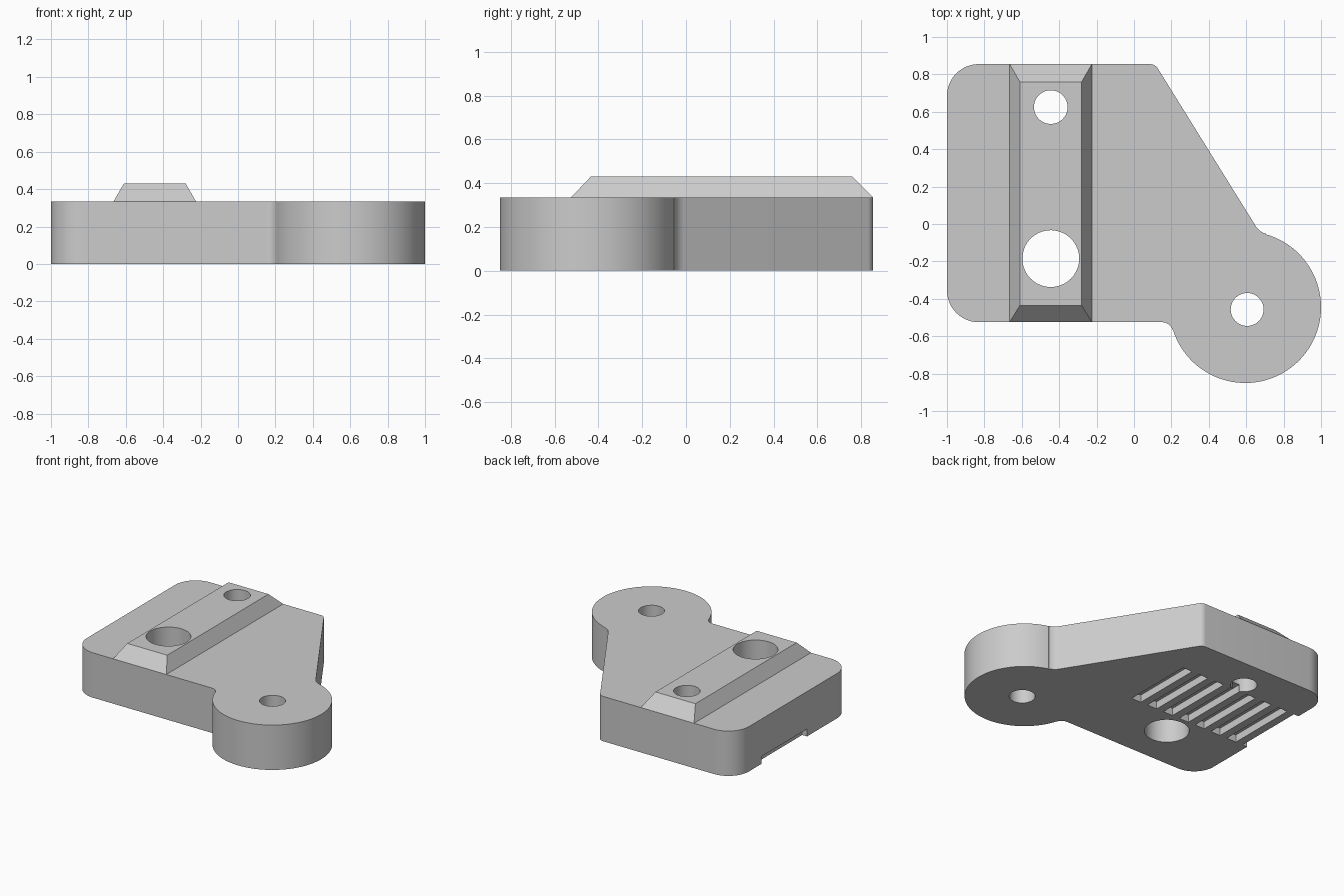
import bpy, bmesh
from math import sin, cos, radians
from mathutils import Vector

cube = bpy.data.objects.get("Cube")
if cube:
    bpy.data.objects.remove(cube)

THICK, RIDGE_TOP = 0.335, 0.43
LEFT, FRONT, BACK = -1.0, -0.525, 0.855

grey = bpy.data.materials.new("plain grey")
grey.use_nodes = True
colour = (0.6, 0.6, 0.6, 1)
grey.diffuse_color = colour
grey.node_tree.nodes["Principled BSDF"].inputs["Base Color"].default_value = colour


def loft(name, lower, upper, z0, z1):
    """Closed solid between two matching outlines."""
    bm = bmesh.new()
    a = [bm.verts.new((x, y, z0)) for x, y in lower]
    b = [bm.verts.new((x, y, z1)) for x, y in upper]
    n = len(a)
    bm.faces.new(a[::-1])
    bm.faces.new(b)
    for i in range(n):
        j = (i + 1) % n
        bm.faces.new((a[i], a[j], b[j], b[i]))
    mesh = bpy.data.meshes.new(name)
    bm.to_mesh(mesh)
    bm.free()
    mesh.materials.append(grey)
    ob = bpy.data.objects.new(name, mesh)
    bpy.context.collection.objects.link(ob)
    return ob


def arc(cx, cy, r, start, end, steps):
    angles = [radians(start + (end - start) * i / steps) for i in range(steps + 1)]
    return [(cx + r * cos(t), cy + r * sin(t)) for t in angles]


def rect(x0, x1, y0, y1):
    return [(x0, y0), (x1, y0), (x1, y1), (x0, y1)]


def cut(ob, cutter):
    mod = ob.modifiers.new("cut", 'BOOLEAN')
    mod.operation, mod.solver, mod.object = 'DIFFERENCE', 'EXACT', cutter
    bpy.context.view_layer.objects.active = ob
    bpy.ops.object.modifier_apply(modifier=mod.name)


# Plate outline with a round lug, anticlockwise from the front left corner
R = 0.17
outline = arc(LEFT + R, FRONT + R, R, 180, 270, 12)
outline += arc(0.15, FRONT - 0.06, 0.06, 90, 17, 8)
outline += arc(0.595, -0.445, 0.405, 197, 434, 64)
outline += arc(0.735, 0.043, 0.1, 254, 212, 8)
outline += arc(0.085, BACK - 0.05, 0.05, 32, 90, 8)
outline += arc(LEFT + R, BACK - R, R, 90, 180, 12)
plate = loft("base_plate", outline, outline, 0, THICK)

# Bevelled ridge on top
ridge = loft("bevelled_ridge", rect(-0.665, -0.225, FRONT, BACK),
             rect(-0.61, -0.28, -0.435, 0.76), THICK, RIDGE_TOP)

# Through holes
for x, y, r in ((-0.445, -0.185, 0.152), (-0.445, 0.625, 0.09), (0.605, -0.457, 0.088)):
    circle = arc(x, y, r, 0, 360, 40)[:-1]
    drill = loft("drill", circle, circle, -0.2, 0.6)
    cut(plate, drill)
    if x < 0:
        cut(ridge, drill)
    bpy.data.objects.remove(drill)

# Row of belt tooth grooves underneath, the last one open at the side
for i in range(8):
    x = 0.02 - 0.14 * i
    slot = rect(x - 0.08, x, 0.0, 0.54)
    groove = loft("groove", slot, slot, -0.1, 0.055)
    cut(plate, groove)
    bpy.data.objects.remove(groove)

# Smooth curved walls, sharp rims
bpy.ops.object.select_all(action='DESELECT')
for ob in (plate, ridge):
    ob.select_set(True)
bpy.context.view_layer.objects.active = plate
bpy.ops.object.shade_smooth_by_angle(angle=radians(25))
